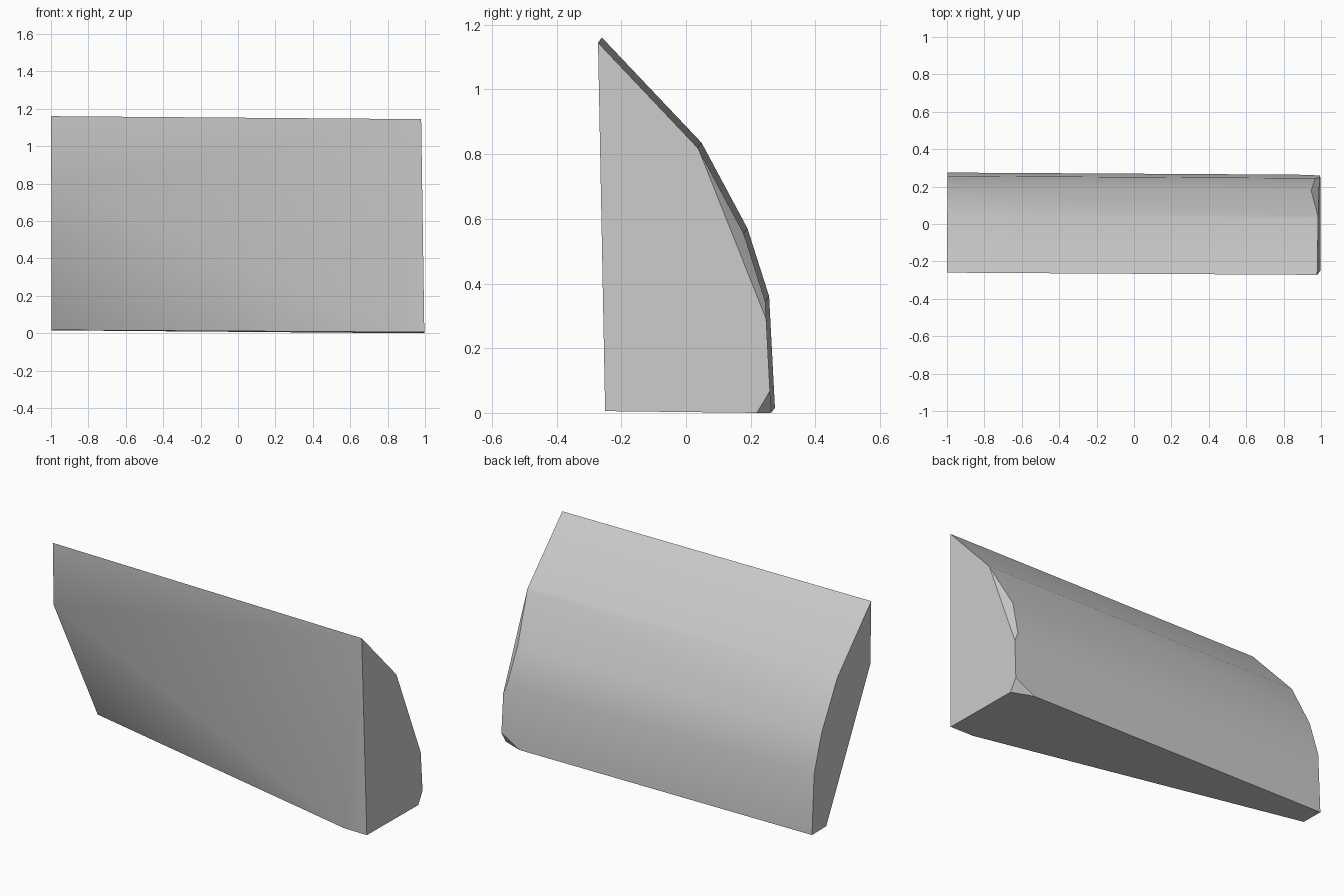
import bpy
import bmesh
import math
from mathutils import Vector

cube = bpy.data.objects.get("Cube")
if cube:
    bpy.data.objects.remove(cube, do_unlink=True)

grey = bpy.data.materials.new("plain grey")
grey.use_nodes = True
colour = (0.6, 0.6, 0.6, 1)
grey.diffuse_color = colour
grey.node_tree.nodes["Principled BSDF"].inputs["Base Color"].default_value = colour

# Curved wedge: one side profile (y, z) lofted along x with a slight tilt
profile = [(-0.26, 1.17), (0.048, 0.845), (0.19, 0.58), (0.257, 0.37),
           (0.275, 0.025), (-0.238, 0.031)]
bm = bmesh.new()
left_end = [bm.verts.new((0.997 - 0.015 * z, y - 0.012, z - 0.016)) for y, z in profile]
right_end = [bm.verts.new((-0.996 - 0.003 * z, y, z)) for y, z in profile]
bm.faces.new(left_end)
bm.faces.new(right_end[::-1])
for i in range(len(profile)):
    j = (i + 1) % len(profile)
    bm.faces.new((left_end[i], right_end[i], right_end[j], left_end[j]))
bmesh.ops.recalc_face_normals(bm, faces=bm.faces)


def slice_off(a, b, c):
    """Cut along the plane through three points, keep the middle and cap it."""
    a, b, c = Vector(a), Vector(b), Vector(c)
    normal = (b - a).cross(c - a).normalized()
    if normal.dot(Vector((0, 0, 0.5)) - a) > 0:
        normal = -normal
    cut = bmesh.ops.bisect_plane(bm, geom=bm.verts[:] + bm.edges[:] + bm.faces[:],
                                 plane_co=a, plane_no=normal, clear_outer=True)
    edges = [e for e in cut["geom_cut"] if isinstance(e, bmesh.types.BMEdge)]
    bmesh.ops.holes_fill(bm, edges=edges, sides=0)


# Slanted cut across the lower front
slice_off((-1, -0.253, 0.81), (0.86, -0.25, 0.014), (-1, 0.145, 0.028))
# Chipped lower back corner
slice_off((0.997, 0.213, 0), (0.996, 0.261, 0.08), (0.87, 0.265, 0.008))
# Thin sliver off the curved end edge
slice_off((0.985, 0.038, 0.825), (0.992, 0.248, 0.3), (0.945, 0.182, 0.56))

bmesh.ops.recalc_face_normals(bm, faces=bm.faces)
lowest = min(v.co.z for v in bm.verts)
for v in bm.verts:
    v.co.z -= lowest

mesh = bpy.data.meshes.new("wedge_block")
bm.to_mesh(mesh)
bm.free()
mesh.materials.append(grey)
wedge = bpy.data.objects.new("wedge_block", mesh)
bpy.context.collection.objects.link(wedge)
bpy.context.view_layer.objects.active = wedge
wedge.select_set(True)
bpy.ops.object.shade_smooth_by_angle(angle=math.radians(35))
